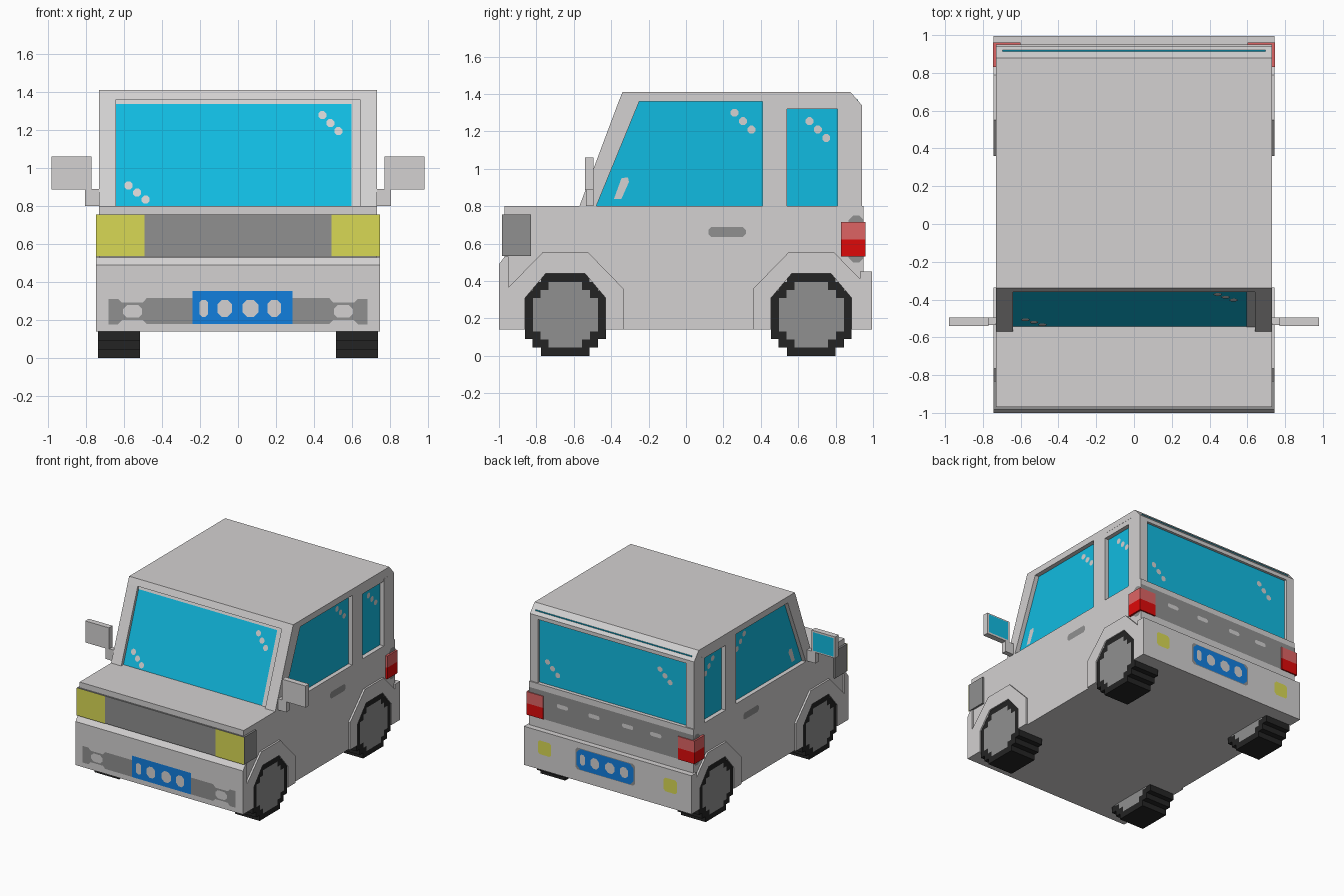
import bpy, bmesh, math
from mathutils import Vector

if "Cube" in bpy.data.objects:
    bpy.data.objects.remove(bpy.data.objects["Cube"])


def material(name, r, g, b):
    m = bpy.data.materials.new(name)
    lin = [(c / 255 / 12.92 if c < 10 else ((c / 255 + 0.055) / 1.055) ** 2.4) for c in (r, g, b)]
    m.diffuse_color = (*lin, 1)
    m.use_nodes = True
    m.node_tree.nodes["Principled BSDF"].inputs["Base Color"].default_value = m.diffuse_color
    return m


BODY = material("light_grey_paint", 211, 209, 209)
GLASS = material("cyan_glass", 17, 187, 225)
GREY = material("mid_grey_trim", 144, 144, 144)
TYRE = material("black_rubber", 36, 36, 36)
YELLOW = material("yellow_lamp", 217, 217, 85)
BLUE = material("blue_plate", 17, 126, 222)
RED = material("red_lamp", 222, 10, 10)
PINK = material("pale_red_lamp", 222, 100, 100)


def finish(name, bm, mat):
    me = bpy.data.meshes.new(name)
    bm.to_mesh(me)
    bm.free()
    me.materials.append(mat)
    ob = bpy.data.objects.new(name, me)
    bpy.context.collection.objects.link(ob)
    return ob


def prism(name, profiles, x0, x1, mat, both=False):
    """Extrude (y, z) profiles from x0 to x1, optionally on both sides."""
    bm = bmesh.new()
    for prof in profiles:
        for s in ((1, -1) if both else (1,)):
            a = [bm.verts.new((s * x0, y, z)) for y, z in prof]
            b = [bm.verts.new((s * x1, y, z)) for y, z in prof]
            bm.faces.new(a)
            bm.faces.new(b)
            for i in range(len(a)):
                j = (i + 1) % len(a)
                bm.faces.new((a[i], a[j], b[j], b[i]))
    bmesh.ops.recalc_face_normals(bm, faces=bm.faces)
    return finish(name, bm, mat)


def rect(u0, u1, v0, v1):
    return [(u0, v0), (u1, v0), (u1, v1), (u0, v1)]


def blob(u, v, w, h, cut=0.3):
    """Rectangle with cut corners, centred on u, v."""
    a, b = w / 2, h / 2
    c = min(w, h) * cut
    return [(u + p, v + q) for p, q in
            [(-a, -b + c), (-a + c, -b), (a - c, -b), (a, -b + c),
             (a, b - c), (a - c, b), (-a + c, b), (-a, b - c)]]


def plates(name, polys, place, out, mat):
    """Thin painted details: flat faces mapped by place, facing out."""
    bm = bmesh.new()
    for p in polys:
        f = bm.faces.new([bm.verts.new(place(u, v)) for u, v in p])
        f.normal_update()
        if f.normal.dot(Vector(out)) < 0:
            f.normal_flip()
    return finish(name, bm, mat)


def front(y):
    return lambda x, z: (x, y, z)


def side_plates(name, polys, x, mat):
    for s, tag in ((1, "right"), (-1, "left")):
        plates(f"{name}_{tag}", polys, lambda y, z: (s * x, y, z), (s, 0, 0), mat)


# Lower body, bumpers and nose
prism("lower_body", [[(-0.97, 0.14), (0.95, 0.14), (0.95, 0.80), (-0.97, 0.80)]], -0.73, 0.73, BODY)
prism("front_bumper", [[(-1.0, 0.14), (-0.95, 0.14), (-0.95, 0.53), (-0.97, 0.53), (-1.0, 0.49)]],
      -0.745, 0.745, BODY)
prism("rear_bumper", [rect(0.93, 0.995, 0.14, 0.45)], -0.745, 0.745, BODY)
prism("nose_panel", [rect(-0.983, -0.83, 0.535, 0.755)], -0.745, 0.745, GREY)
plates("headlights", [rect(s * 0.49, s * 0.745, 0.535, 0.755) for s in (1, -1)],
       front(-0.987), (0, -1, 0), YELLOW)

# Cabin: glass core with pillars and roof around it
prism("cabin_glass", [[(-0.545, 0.79), (-0.335, 1.37), (0.92, 1.37), (0.92, 0.79)]], -0.695, 0.695, GLASS)
prism("roof", [[(-0.36, 1.36), (-0.34, 1.41), (0.88, 1.41), (0.94, 1.34), (0.94, 1.31), (0.86, 1.31),
                (0.86, 1.36)]], -0.73, 0.73, BODY)
prism("front_pillar", [[(-0.57, 0.80), (-0.36, 1.36), (-0.25, 1.36), (-0.48, 0.80)]], 0.64, 0.73, BODY, True)
prism("middle_pillar", [rect(0.41, 0.54, 0.80, 1.36)], 0.66, 0.73, BODY, True)
prism("rear_pillar", [rect(0.81, 0.94, 0.80, 1.36 - 0.02)], 0.66, 0.73, BODY, True)
prism("rear_window_header", [rect(0.54, 0.87, 1.32, 1.36)], 0.66, 0.729, BODY, True)


# Windscreen edging and glints, lying on the sloping glass
def screen(x, z):
    return (x, -0.549 + (z - 0.79) * 0.21 / 0.58, z)


def glint(u, v, du, dv, size=0.042):
    return [blob(u + du * k, v + dv * k, size, size) for k in (-1, 0, 1)]


plates("windscreen_edging", [rect(-0.64, 0.64, 1.335, 1.36), rect(0.595, 0.64, 0.80, 1.335)],
       screen, (0, -1, 0.3), BODY)
plates("windscreen_glints", glint(0.485, 1.235, 0.042, -0.042) + glint(-0.53, 0.87, 0.045, -0.037),
       screen, (0, -1, 0.3), BODY)
slash = [(-0.385, 0.84), (-0.345, 0.84), (-0.305, 0.93), (-0.31, 0.955), (-0.345, 0.95)]
side_plates("window_glints", glint(0.305, 1.255, 0.045, -0.045) + glint(0.705, 1.21, 0.045, -0.045)
            + [slash], 0.699, BODY)
plates("rear_glints", glint(0.54, 0.94, -0.045, -0.042) + glint(-0.46, 1.15, -0.045, -0.042),
       front(0.924), (0, 1, 0), BODY)

# Wheel arches: angular bands standing proud of the body sides
for cy, tag in ((-0.645, "front"), (0.67, "rear")):
    outer = [(-0.31, 0.14), (-0.31, 0.36), (-0.12, 0.555), (0.12, 0.555), (0.31, 0.36), (0.31, 0.14)]
    inner = [(-0.215, 0.14), (-0.215, 0.31), (-0.105, 0.44), (0.105, 0.44), (0.215, 0.31), (0.215, 0.14)]
    segs = [[(cy + y, z) for y, z in (outer[i], outer[i + 1], inner[i + 1], inner[i])] for i in range(5)]
    prism(f"{tag}_wheel_arch", segs, 0.70, 0.745, BODY, True)


# Wheels: stepped tyres with stepped grey hubs
def stepped(cy, cz, steps):
    quarter = [(cy, cz, y, z) for y, z in steps]
    pts = []
    for sy, sz, rev in ((1, 1, False), (-1, 1, True), (-1, -1, False), (1, -1, True)):
        for a, b, y, z in (reversed(quarter) if rev else quarter):
            pts.append((a + sy * y, b + sz * z))
    return pts


tyre_steps = [(0.216, 0.13), (0.175, 0.13), (0.175, 0.175), (0.13, 0.175), (0.13, 0.22)]
hub_steps = [(0.174, 0.09), (0.132, 0.09), (0.132, 0.132), (0.09, 0.132), (0.09, 0.174)]
for cy, tag in ((-0.645, "front"), (0.67, "rear")):
    prism(f"{tag}_tyre", [stepped(cy, 0.22, tyre_steps)], 0.515, 0.735, TYRE, True)
    side_plates(f"{tag}_hub", [stepped(cy, 0.22, hub_steps)], 0.739, GREY)
    for s in (1, -1):
        plates(f"{tag}_inner_hub_{'right' if s > 0 else 'left'}", [stepped(cy, 0.22, hub_steps)],
               lambda y, z: (s * 0.511, y, z), (-s, 0, 0), GREY)

# Door mirrors with glass on the back
prism("mirror_stem", [rect(-0.535, -0.495, 0.80, 0.89)], 0.72, 0.805, BODY, True)
prism("mirror_housing", [rect(-0.54, -0.495, 0.887, 1.06)], 0.77, 0.98, BODY, True)
plates("mirror_glass", [rect(s * 0.785, s * 0.968, 0.90, 1.048) for s in (1, -1)],
       front(-0.491), (0, 1, 0), GLASS)

# Door handles and rear side trim
side_plates("door_handle", [blob(0.22, 0.662, 0.20, 0.055)], 0.734, GREY)
side_plates("rear_side_trim", [blob(0.91, 0.625, 0.08, 0.25)], 0.734, GREY)

# Front bumper trim, fog lamps and number plate with blank panels
trim = [rect(-0.48, 0.48, 0.18, 0.315)]
for s in (1, -1):
    trim += [[(s * 0.48, 0.18), (s * 0.50, 0.20), (s * 0.61, 0.20), (s * 0.63, 0.178), (s * 0.68, 0.178),
              (s * 0.68, 0.312), (s * 0.63, 0.312), (s * 0.61, 0.292), (s * 0.50, 0.292), (s * 0.48, 0.315)]]
plates("bumper_trim", trim, front(-1.002), (0, -1, 0), GREY)
plates("front_fog_lamps", [blob(s * 0.553, 0.246, 0.10, 0.065) for s in (1, -1)],
       front(-1.004), (0, -1, 0), BODY)
panels = [(-0.18, 0.045), (-0.07, 0.075), (0.065, 0.085), (0.19, 0.07)]
plates("front_plate", [rect(-0.24, 0.285, 0.18, 0.352)], front(-1.004), (0, -1, 0), BLUE)
plates("front_plate_panels", [blob(x, 0.262, w, 0.09) for x, w in panels],
       front(-1.006), (0, -1, 0), BODY)

# Tail: grey band with dashes, two-tone lamps, fog lamps and plate
plates("rear_band", [rect(-0.73, 0.73, 0.53, 0.755)], front(0.953), (0, 1, 0), GREY)
plates("rear_band_dashes", [blob(x, 0.67, 0.10, 0.032) for x in (0.43, 0.15, -0.15, -0.40)],
       front(0.956), (0, 1, 0), BODY)
prism("tail_lamp_lower", [rect(0.83, 0.96, 0.53, 0.622)], 0.60, 0.747, RED, True)
prism("tail_lamp_upper", [rect(0.83, 0.96, 0.622, 0.715)], 0.60, 0.747, PINK, True)
plates("rear_fog_lamps", [blob(s * 0.56, 0.32, 0.12, 0.11, 0.15) for s in (1, -1)],
       front(0.998), (0, 1, 0), YELLOW)
plates("rear_plate_border", [blob(0.02, 0.32, 0.53, 0.175, 0.1)], front(0.998), (0, 1, 0), GREY)
plates("rear_plate", [blob(0.02, 0.32, 0.51, 0.165, 0.2)], front(1.0), (0, 1, 0), BLUE)
plates("rear_plate_panels", [blob(0.04 - x, 0.32, w, 0.085) for x, w in panels],
       front(1.002), (0, 1, 0), BODY)
